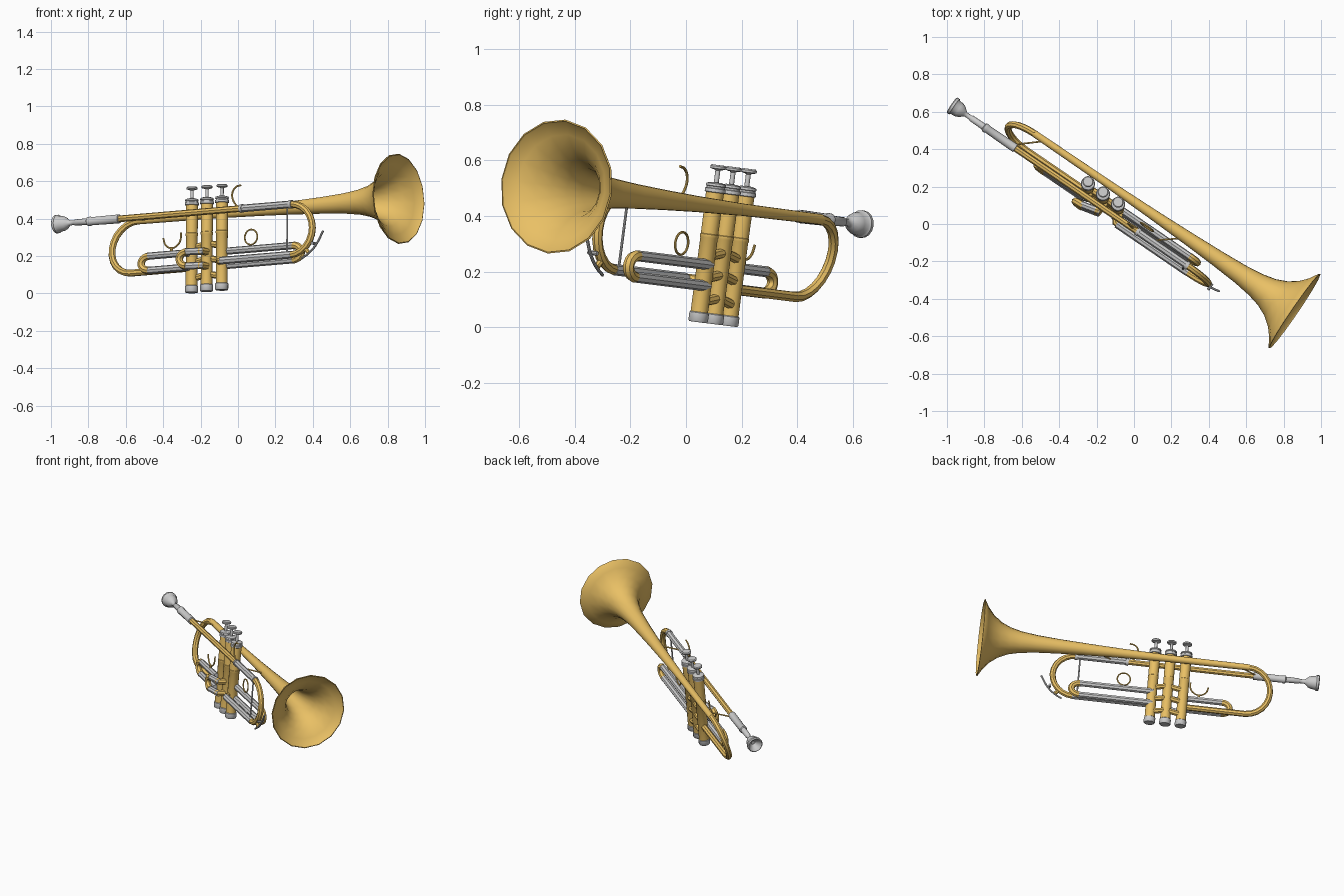
import bpy, bmesh, math
from mathutils import Vector, Matrix

if "Cube" in bpy.data.objects:
    bpy.data.objects.remove(bpy.data.objects["Cube"])

# Local frame: x = mouthpiece to bell, y = left, z = up along the valves
U = Vector((0.824, -0.562, 0.0698)).normalized()
W = Vector((0.01, 0.126, 0.99))
V = W.cross(U).normalized()
W = U.cross(V)
M = Matrix((U, V, W)).transposed().to_4x4()
M.translation = (-0.168, 0.098, 0.0115)

gold = bpy.data.materials.new("gold")
gold.diffuse_color = (0.82, 0.53, 0.13, 1)
gold.use_nodes = True
gold.node_tree.nodes["Principled BSDF"].inputs["Base Color"].default_value = gold.diffuse_color
LEAD, BELL, TOP = -0.056, 0.067, 0.422


def finish(name, me, mat):
    me.transform(M)
    me.shade_smooth()
    me.set_sharp_from_angle(angle=math.radians(40))
    me.materials.clear()
    if mat:
        me.materials.append(mat)
    ob = bpy.data.objects.new(name, me)
    bpy.context.scene.collection.objects.link(ob)


def lathe(name, profile, origin, axis, mat=None, n=16):
    """Revolve (distance, radius) pairs around 'X' or 'Z' through origin."""
    bm = bmesh.new()
    rings = []
    for t, r in profile:
        ring = []
        for i in range(n):
            p, q = r * math.cos(math.tau * i / n), r * math.sin(math.tau * i / n)
            co = (t, p, q) if axis == 'X' else (p, q, t)
            ring.append(bm.verts.new(Vector(co) + Vector(origin)))
        rings.append(ring)
    for a, b in zip(rings, rings[1:]):
        for i in range(n):
            j = (i + 1) % n
            bm.faces.new((a[i], a[j], b[j], b[i]))
    bm.faces.new(rings[0])
    bm.faces.new(rings[-1])
    bmesh.ops.recalc_face_normals(bm, faces=bm.faces)
    me = bpy.data.meshes.new(name)
    bm.to_mesh(me)
    bm.free()
    finish(name, me, mat)


def tube(name, pts, r, mat=None, cyclic=False, smooth=False):
    cu = bpy.data.curves.new(name, 'CURVE')
    cu.dimensions = '3D'
    cu.bevel_depth, cu.bevel_resolution, cu.use_fill_caps = r, 2, True
    cu.resolution_u = 6
    if smooth:
        sp = cu.splines.new('BEZIER')
        sp.bezier_points.add(len(pts) - 1)
        for b, p in zip(sp.bezier_points, pts):
            b.co = p
            b.handle_left_type = b.handle_right_type = 'AUTO'
    else:
        sp = cu.splines.new('POLY')
        sp.points.add(len(pts) - 1)
        for b, p in zip(sp.points, pts):
            b.co = (*p, 1)
    sp.use_cyclic_u = cyclic
    ob = bpy.data.objects.new(name + "_path", cu)
    me = bpy.data.meshes.new_from_object(ob)
    me.name = name
    bpy.data.objects.remove(ob)
    finish(name, me, mat)


def bow(top, bottom, depth, n=12):
    """Half-circle of points from top to bottom, bulging along x."""
    top, bottom = Vector(top), Vector(bottom)
    mid, half = (top + bottom) / 2, (top - bottom) / 2
    return [mid + half * math.cos(math.pi * i / n)
            + Vector((depth * math.sin(math.pi * i / n), 0, 0)) for i in range(n + 1)]


# Bell: outer flare, then inner wall
flare = [(-1.69, .019), (-1.2, .022), (-.9, .029), (-.7, .036), (-.5, .045), (-.35, .055),
         (-.25, .068), (-.18, .085), (-.12, .112), (-.07, .15), (-.03, .197), (-.005, .241)]
inner = [(t, r - .006) for t, r in reversed(flare[3:])]
lathe("bell", flare + [(0, .243), (.002, .238)] + inner, (1.198, BELL, TOP), 'X', gold)

# Bell bow back into the first valve
tube("bell_bow", bow((-.49, BELL, TOP), (-.49, 0, .133), -.147) + [Vector((-.11, 0, .133))],
     .019, gold)

# Mouthpiece with hollow cup
lathe("mouthpiece", [(-.905, .012), (-.925, .03), (-.938, .038), (-.943, .044), (-.938, .05),
                     (-.925, .05), (-.918, .043), (-.895, .041), (-.875, .033), (-.86, .02),
                     (-.85, .013), (-.82, .013), (-.815, .017), (-.72, .018)], (0, LEAD, TOP), 'X')
lathe("mouthpiece_receiver", [(-.735, .019), (-.73, .025), (-.715, .025), (-.71, .022),
                              (-.55, .024), (-.53, .024), (-.528, .018)], (0, LEAD, TOP), 'X')

# Leadpipe and tuning slide
tube("leadpipe", [(-.54, LEAD, TOP), (.27, LEAD, TOP)], .018, gold)
tube("tuning_slide_upper", [(.26, LEAD, TOP), (.59, LEAD, TOP)], .0205)
tube("tuning_bow", bow((.585, LEAD, TOP), (.585, LEAD, .15), .138), .019, gold)
tube("tuning_slide_lower", [(.13, LEAD, .15), (.59, LEAD, .15)], .0205)
tube("tuning_elbow", [(.16, LEAD, .15), (.12, LEAD + .003, .15), (.0976, -.02, .15)], .018, gold)
for a in (.265, .585):
    lathe("slide_ferrule", [(a - .008, .023), (a + .008, .023)], (0, LEAD, TOP), 'X')
tube("slide_brace", [(.56, LEAD, TOP), (.56, LEAD, .15)], .005)

# Valves
for k in (-1, 0, 1):
    o = (k * .0976, 0, 0)
    lathe("valve_casing", [(.03, .032), (.305, .032), (.308, .034), (.318, .034), (.32, .032),
                           (.475, .033)], o, 'Z', gold)
    lathe("valve_bottom_cap", [(0, .032), (.005, .036), (.034, .036), (.037, .033)], o, 'Z')
    lathe("valve_top_cap", [(.47, .034), (.472, .038), (.484, .038), (.486, .034), (.492, .034),
                            (.494, .037), (.502, .036), (.507, .02)], o, 'Z')
    lathe("valve_stem", [(.5, .009), (.55, .009), (.556, .016)], o, 'Z', n=12)
    lathe("valve_button", [(.553, .016), (.557, .029), (.565, .03), (.57, .025)], o, 'Z')

# Short tubes joining the valves
for k in (-1, 1):
    for h in (.25, .17, .085):
        tube("valve_connector", [(k * .0488 - .03, .01, h + k * .006),
                                 (k * .0488 + .03, .01, h - k * .006)], .018, gold)

# Valve slides: two silver legs and a gold end bow
HI, LO = .21, .133
for name, a0, b0, a1, b1, d in (("first_slide", -.09, -.04, -.36, -.04, -.042),
                                ("second_slide", .02, -.058, -.085, -.083, -.04),
                                ("third_slide", .09, .015, .565, .015, .042)):
    for c in (HI, LO):
        tube(name + "_leg", [(a0, b0, c), (a1, b1, c)], .0195)
    tube(name + "_bow", bow((a1 - d * .3, b1, HI), (a1 - d * .3, b1, LO), d * 1.2), .0205, gold)
for c in (HI, LO):
    tube("second_slide_root", [(.012, -.02, c), (.01, -.06, c), (-.005, -.064, c)], .0205, gold)

# Diagonal braces between leadpipe and bell
tube("rear_brace", [(-.56, LEAD, TOP), (-.42, BELL, TOP)], .0045, gold)
tube("front_brace", [(.35, LEAD, TOP), (.5, BELL, TOP)], .0045, gold)

# Finger ring, finger hook and thumb saddle
tube("finger_ring", [(.28 + .041 * math.cos(math.tau * i / 20), .01,
                      .274 + .041 * math.sin(math.tau * i / 20)) for i in range(20)],
     .0045, gold, cyclic=True)
tube("finger_hook", [(.235, LEAD, .435), (.208, LEAD, .47), (.203, LEAD, .51),
                     (.225, LEAD, .54), (.258, LEAD, .548)], .005, gold, smooth=True)
tube("thumb_saddle", [(-.255, -.04, .30), (-.24, -.04, .262), (-.2, -.04, .243),
                      (-.16, -.04, .258), (-.143, -.04, .285), (-.14, -.04, .322)],
     .005, gold, smooth=True)
tube("thumb_saddle_post", [(-.2, -.04, .215), (-.2, -.04, .245)], .008, gold)

# Water key on the tuning bow
tube("water_key", [(.655, LEAD, .125), (.70, LEAD, .15), (.745, LEAD, .19), (.793, LEAD, .264)],
     .006, smooth=True)
tube("water_key_seat", [(.668, LEAD, .185), (.70, LEAD, .152)], .012, gold)
tube("water_key_pivot", [(.735, LEAD - .02, .2), (.735, LEAD + .02, .2)], .008)
